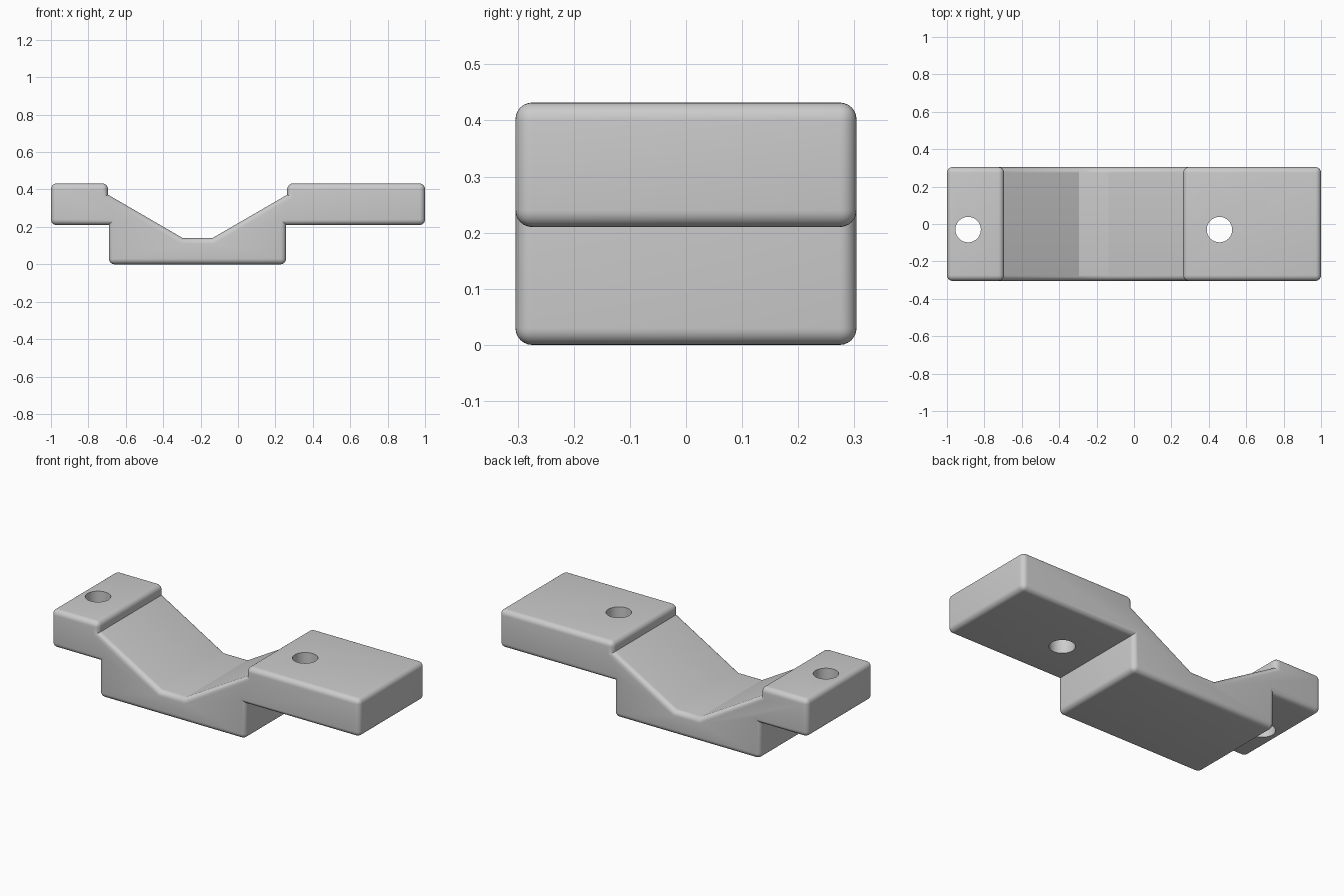
import bpy
import bmesh
import math
from mathutils import Vector

cube = bpy.data.objects.get("Cube")
if cube:
    bpy.data.objects.remove(cube, do_unlink=True)

HALF_DEPTH = 0.304
ROUND = 0.03

grey = bpy.data.materials.new("plain grey")
grey.use_nodes = True
colour = (0.6, 0.6, 0.6, 1)
grey.diffuse_color = colour
grey.node_tree.nodes["Principled BSDF"].inputs["Base Color"].default_value = colour

# Side profile (x, z), counter-clockwise: two flanges and a body with a V trough
profile = [(-1, 0.21), (-0.69, 0.21), (-0.69, 0), (0.257, 0), (0.257, 0.21),
           (1, 0.21), (1, 0.432), (0.263, 0.432), (0.263, 0.372),
           (-0.137, 0.14), (-0.295, 0.14), (-0.695, 0.372),
           (-0.695, 0.432), (-1, 0.432)]


def is_convex(i):
    a, b, c = (Vector(profile[(i + k) % len(profile)]) for k in (-1, 0, 1))
    return (b - a).cross(c - b) > 0


# Bracket: extrude the profile, then round the rims and the outer corners
bm = bmesh.new()
front = [bm.verts.new((x, -HALF_DEPTH, z)) for x, z in profile]
back = [bm.verts.new((x, HALF_DEPTH, z)) for x, z in profile]
bm.faces.new(front)
bm.faces.new(back[::-1])
n = len(profile)
for i in range(n):
    j = (i + 1) % n
    bm.faces.new((front[j], front[i], back[i], back[j]))
bmesh.ops.recalc_face_normals(bm, faces=bm.faces)
inner = {bm.edges.get((front[i], back[i])) for i in range(n) if not is_convex(i)}
bmesh.ops.bevel(bm, geom=[e for e in bm.edges if e not in inner],
                offset=ROUND, offset_type='OFFSET', segments=6, profile=0.5,
                affect='EDGES', clamp_overlap=False)
mesh = bpy.data.meshes.new("bracket")
bm.to_mesh(mesh)
bm.free()
bracket = bpy.data.objects.new("bracket", mesh)
bpy.context.collection.objects.link(bracket)
mesh.materials.append(grey)

# Screw holes, one through each flange
for name, x in (("left_hole_cutter", 0.457), ("right_hole_cutter", -0.887)):
    bpy.ops.mesh.primitive_cylinder_add(vertices=48, radius=0.068, depth=0.6,
                                        location=(x, -0.03, 0.32))
    cutter = bpy.context.object
    cutter.name = name
    cutter.data.materials.append(grey)
    cutter.hide_render = True
    cutter.hide_set(True)
    cutter.display_type = 'WIRE'
    cut = bracket.modifiers.new(name, 'BOOLEAN')
    cut.operation = 'DIFFERENCE'
    cut.solver = 'EXACT'
    cut.object = cutter

# Bake the holes, drop the cutters and smooth the rounded edges
bpy.ops.object.select_all(action='DESELECT')
bpy.context.view_layer.objects.active = bracket
bracket.select_set(True)
for modifier in list(bracket.modifiers):
    cutter = modifier.object
    bpy.ops.object.modifier_apply(modifier=modifier.name)
    bpy.data.objects.remove(cutter, do_unlink=True)
bpy.ops.object.shade_smooth_by_angle(angle=math.radians(28))
